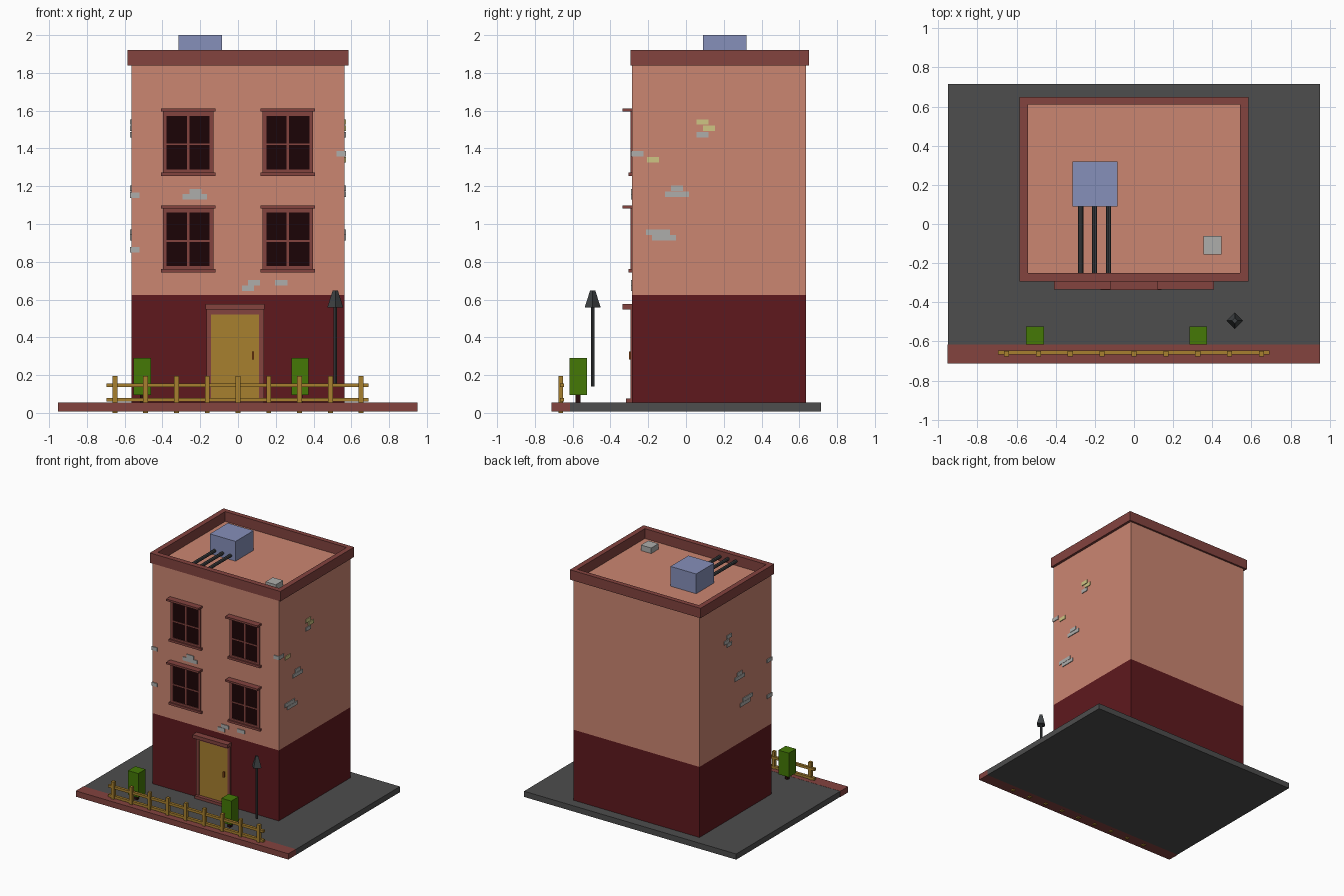
import bpy, bmesh
from math import pi
from mathutils import Matrix

if "Cube" in bpy.data.objects:
    bpy.data.objects.remove(bpy.data.objects["Cube"])


def material(name, rgb):
    m = bpy.data.materials.new(name)
    m.diffuse_color = [(c / 255) ** 2.2 for c in rgb] + [1]
    m.use_nodes = True
    m.node_tree.nodes["Principled BSDF"].inputs["Base Color"].default_value = m.diffuse_color
    return m


WALL = material("salmon_plaster", (202, 133, 113))
DARK = material("dark_red", (95, 31, 35))
TRIM = material("brick_trim", (130, 69, 65))
PAVE = material("asphalt", (78, 78, 78))
GLASS = material("dark_glass", (33, 12, 14))
WOOD = material("ochre_wood", (166, 127, 50))
HANDLE = material("handle_brown", (140, 75, 30))
LEAF = material("leaf_green", (70, 120, 15))
TRUNK = material("trunk_brown", (45, 20, 20))
BLUE = material("tank_blue", (133, 142, 184))
METAL = material("dark_metal", (65, 68, 70))
STONE = material("brick_grey", (172, 172, 170))
YELLOW = material("brick_yellow", (205, 195, 130))


def finish(name, bm, mat):
    bmesh.ops.recalc_face_normals(bm, faces=bm.faces)
    me = bpy.data.meshes.new(name)
    bm.to_mesh(me)
    bm.free()
    me.materials.append(mat)
    ob = bpy.data.objects.new(name, me)
    bpy.context.collection.objects.link(ob)
    return ob


def boxes(name, mat, *extents):
    """One object from boxes given as (x0, x1, y0, y1, z0, z1)."""
    bm = bmesh.new()
    for x0, x1, y0, y1, z0, z1 in extents:
        bmesh.ops.create_cube(bm, size=1, matrix=Matrix.LocRotScale(
            ((x0 + x1) / 2, (y0 + y1) / 2, (z0 + z1) / 2), None,
            (x1 - x0, y1 - y0, z1 - z0)))
    return finish(name, bm, mat)


def cone(name, mat, sides, r1, r2, depth, matrix):
    bm = bmesh.new()
    bmesh.ops.create_cone(bm, cap_ends=True, segments=sides, radius1=r1,
                          radius2=r2, depth=depth, matrix=matrix)
    return finish(name, bm, mat)


# Ground slab and pavement strip
boxes("ground_slab", PAVE, (-.95, .95, -.615, .715, .008, .054))
boxes("pavement_strip", TRIM, (-.953, .95, -.713, -.615, .008, .055))

# Building body
F = -.285  # front wall plane
S = .565   # side wall plane
boxes("lower_storey", DARK, (-S, S, F, .635, .054, .625))
boxes("upper_storeys", WALL, (-S, S, F, .635, .625, 1.84))

# Parapet ring: four loops bridged into a hollow rectangle
bm = bmesh.new()
loops = []
for x, y0, y1, z in ((.585, -.293, .65, 1.84), (.585, -.293, .65, 1.92),
                     (.543, -.25, .612, 1.92), (.543, -.25, .612, 1.84)):
    loops.append([bm.verts.new(p) for p in
                  ((-x, y0, z), (x, y0, z), (x, y1, z), (-x, y1, z))])
for i in range(4):
    a, b = loops[i], loops[(i + 1) % 4]
    for j in range(4):
        k = (j + 1) % 4
        bm.faces.new((a[j], a[k], b[k], b[j]))
finish("parapet", bm, TRIM)

# Roof tank, pipes and vent
boxes("roof_tank", BLUE, (-.315, -.085, .09, .32, 1.84, 2))
for i, x in enumerate((-.272, -.201, -.13)):
    cone(f"roof_pipe_{i}", METAL, 8, .013, .013, .35,
         Matrix.Translation((x, -.075, 1.875)) @ Matrix.Rotation(pi / 2, 4, 'X'))
boxes("roof_vent", STONE, (.355, .447, -.155, -.062, 1.84, 1.885))


# Windows: glass, frame, bars, lintel and sill
def window(name, cx, z):
    boxes(name + "_glass", GLASS, (cx - .12, cx + .12, F - .003, F + .005, z + .03, z + .33))
    y0, y1 = F - .009, F + .005
    boxes(name + "_frame", TRIM,
          (cx - .134, cx - .114, y0, y1, z + .018, z + .342),
          (cx + .114, cx + .134, y0, y1, z + .018, z + .342),
          (cx - .114, cx + .114, y0, y1, z + .318, z + .342),
          (cx - .114, cx + .114, y0, y1, z + .018, z + .034),
          (cx - .006, cx + .006, F - .007, y1, z + .034, z + .318),
          (cx - .114, cx + .114, F - .007, y1, z + .162, z + .172))
    boxes(name + "_lintel", TRIM, (cx - .144, cx + .144, -.336, y1, z + .34, z + .356))
    boxes(name + "_sill", TRIM, (cx - .144, cx + .144, -.304, y1, z, z + .018))


for row, z in (("lower", .743), ("upper", 1.255)):
    dz = .01 if row == "upper" else 0
    window(row + "_left_window", -.264, z)
    window(row + "_right_window", .264, z)

# Door with frame, lintel, step and handle
boxes("door", WOOD, (-.143, .112, F - .004, F + .005, .055, .52))
boxes("door_frame", TRIM,
      (-.168, -.143, F - .01, F + .005, .055, .55),
      (.112, .137, F - .01, F + .005, .055, .55),
      (-.143, .112, F - .01, F + .005, .52, .55))
boxes("door_lintel", TRIM, (-.172, .14, -.337, F + .005, .548, .576))
boxes("door_step", TRIM, (-.168, .137, -.318, F + .005, .054, .076))
boxes("door_handle", HANDLE, (.073, .086, F - .018, F, .283, .326))

# Exposed bricks: half length, half height, relief
L, H, R = .032, .0145, .006
front = [(-.226, 1.172), (-.262, 1.143), (-.197, 1.143),
         (.053, .66), (.085, .69), (.229, .69)]
boxes("front_bricks", STONE,
      *[(x - L, x + L, F - R, F + .01, z - H, z + H) for x, z in front])
side_grey = [(.087, 1.473), (-.048, 1.188), (-.08, 1.157), (-.016, 1.157),
             (-.18, .957), (-.116, .957), (-.148, .926), (-.084, .926)]
side_top = [(.087, 1.54), (.122, 1.506)]


def side_bricks(name, mat, s, dy, spots):
    xs = sorted((s * (S - .01), s * (S + R)))
    boxes(name, mat, *[(*xs, y + dy - L, y + dy + L, z - H, z + H) for y, z in spots])


side_bricks("right_grey_bricks", STONE, 1, 0, side_grey)
side_bricks("right_yellow_bricks", YELLOW, 1, 0, side_top + [(-.174, 1.34)])
side_bricks("left_grey_bricks", STONE, -1, .17, side_grey + side_top)
for s, z in ((1, 1.373), (-1, 1.152), (-1, .863)):
    xs = sorted((s * .522, s * (S + R)))
    boxes("corner_brick", STONE, (*xs, F - R, -.226, z - H, z + H))

# Fence
posts = [-.652 + i * .163 for i in range(9)]
boxes("fence_posts", WOOD, *[(x - .013, x + .013, -.676, -.65, 0, .195) for x in posts])
boxes("fence_rails", WOOD,
      *[(-.696, .692, -.668, -.646, z, z + .02) for z in (.06, .136)])

# Hedge shrubs
for side, x, w in (("left", -.507, .046), ("right", .328, .044)):
    boxes(side + "_shrub", LEAF, (x - w, x + w, -.617, -.525, .095, .29))
    boxes(side + "_shrub_trunk", TRUNK, (x - .013, x + .013, -.584, -.558, .054, .1))

# Street lamp
cone("lamp_post", METAL, 8, .009, .009, .42, Matrix.Translation((.515, -.494, .35)))
cone("lamp_head", METAL, 4, .042, .014, .088, Matrix.Translation((.515, -.494, .603)))
